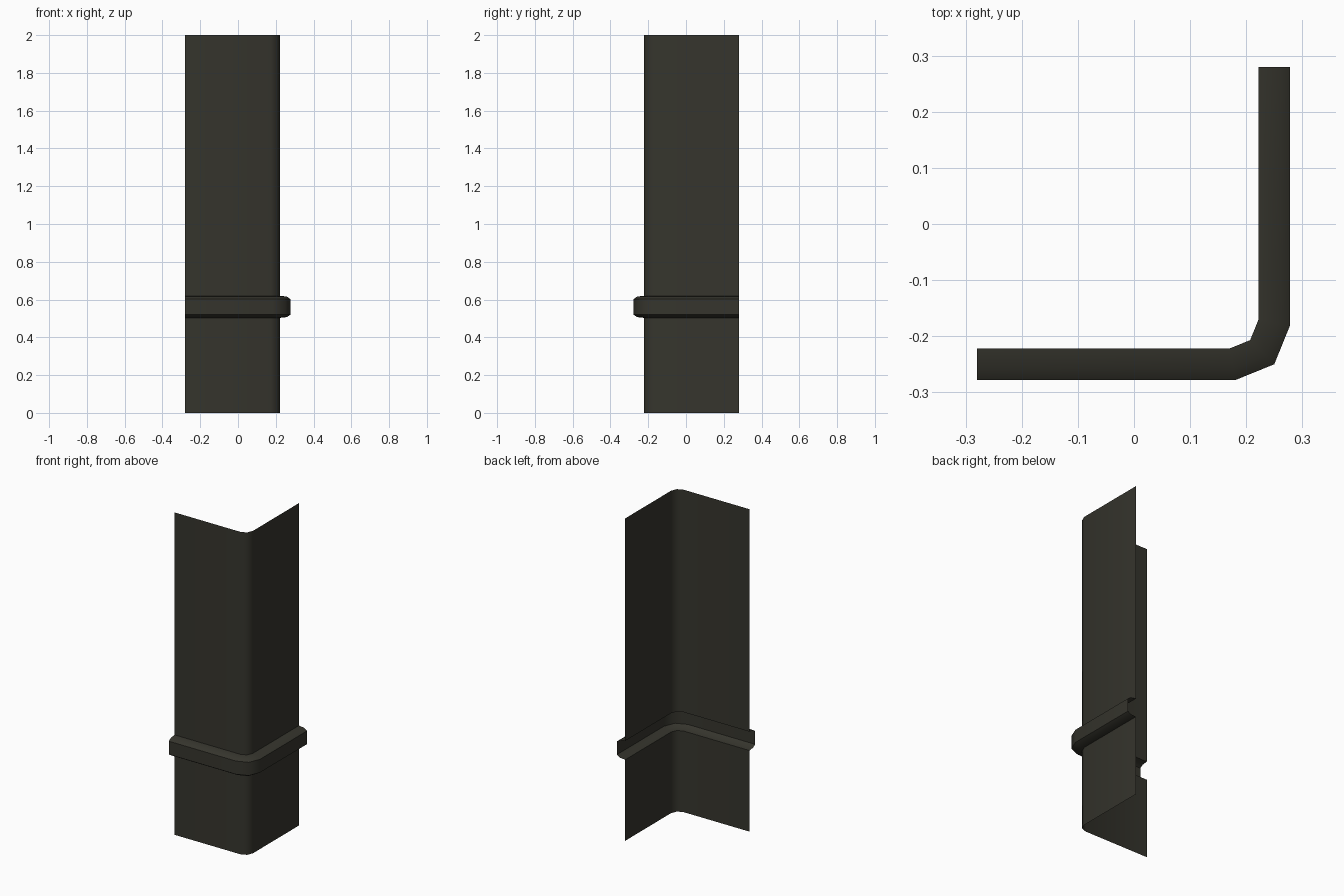
import bpy, math
from mathutils import Vector

if "Cube" in bpy.data.objects:
    bpy.data.objects.remove(bpy.data.objects["Cube"])

# Dark olive-grey material
mat = bpy.data.materials.new("dark olive grey")
mat.diffuse_color = (0.036, 0.035, 0.026, 1)
mat.use_nodes = True
mat.node_tree.nodes["Principled BSDF"].inputs["Base Color"].default_value = mat.diffuse_color

# Plan path of the corner sheet (left end, three bend points, rear end)
path = [Vector(p) for p in [(-.28, -.222), (.17, -.222), (.207, -.207), (.222, -.17), (.222, .28)]]

# Vertical profile: outward offset, height; the band is pressed out of the sheet
profile = [(0, 0), (0, .503), (.036, .507), (.056, .52),
           (.056, .602), (.036, .616), (0, .62), (0, 2)]


def mitre(i):
    """Outward offset direction at a path point, lengthened at bends."""
    dirs = []
    for a, b in ((i - 1, i), (i, i + 1)):
        if a >= 0 and b < len(path):
            d = (path[b] - path[a]).normalized()
            dirs.append(Vector((d.y, -d.x)))
    n = sum(dirs, Vector((0, 0))).normalized()
    return n / n.dot(dirs[0])


# Sweep the profile along the path
verts = []
for i, p in enumerate(path):
    n = mitre(i)
    verts += [(*(p + n * off), z) for off, z in profile]
m = len(profile)
faces = [(i * m + j, (i + 1) * m + j, (i + 1) * m + j + 1, i * m + j + 1)
         for i in range(len(path) - 1) for j in range(m - 1)]

mesh = bpy.data.meshes.new("corner_trim_with_band")
mesh.from_pydata(verts, [], faces)
mesh.materials.append(mat)
obj = bpy.data.objects.new("corner_trim_with_band", mesh)
bpy.context.collection.objects.link(obj)

# Smooth bend, sharp band joints
bpy.context.view_layer.objects.active = obj
obj.select_set(True)
bpy.ops.object.shade_smooth_by_angle(angle=math.radians(50))
